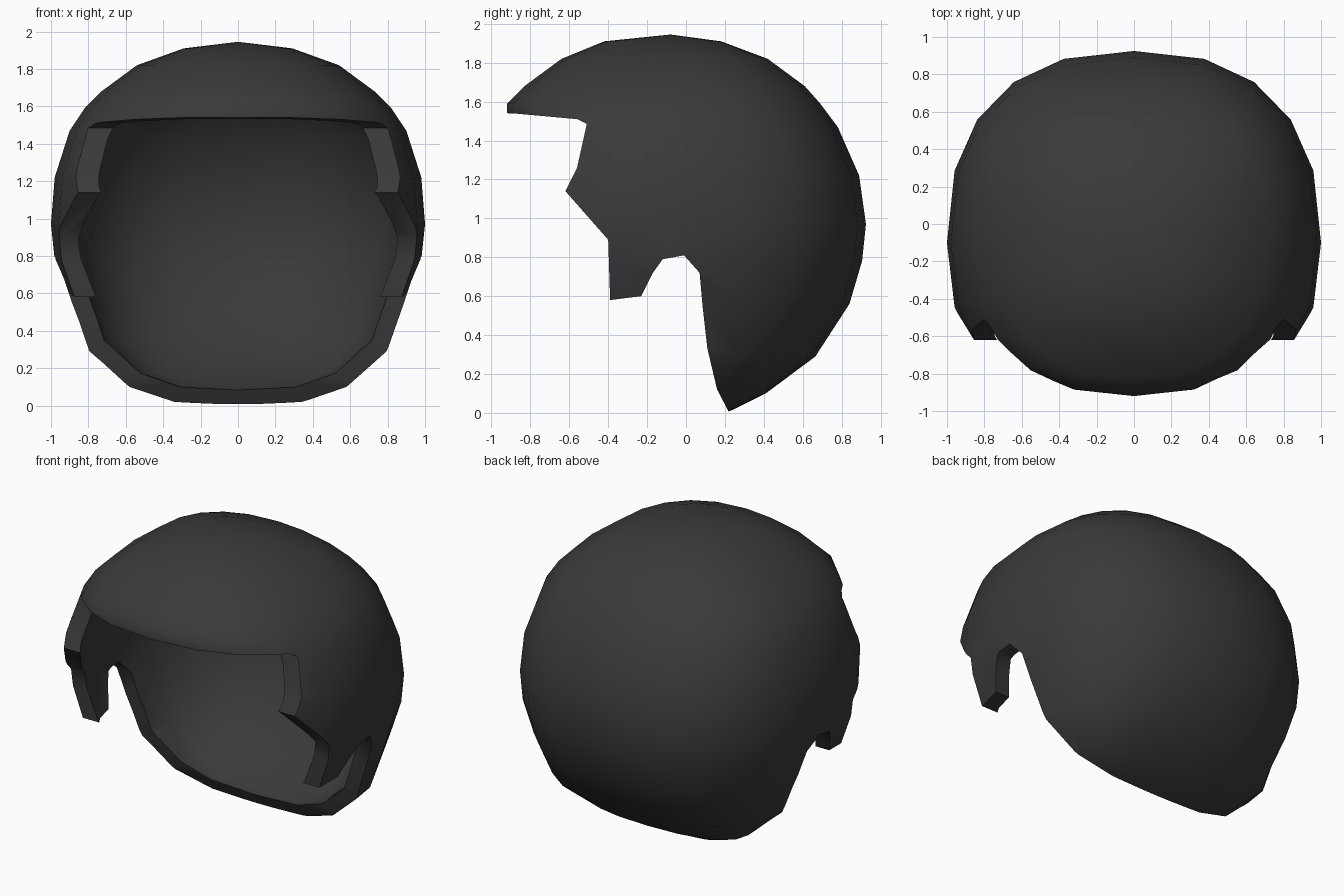
import bpy, bmesh, math

if "Cube" in bpy.data.objects:
    bpy.data.objects.remove(bpy.data.objects["Cube"])

dark = bpy.data.materials.new("charcoal")
dark.diffuse_color = (0.042, 0.042, 0.042, 1)
dark.use_nodes = True
dark.node_tree.nodes["Principled BSDF"].inputs["Base Color"].default_value = dark.diffuse_color

SEG = 20
# z, half width, y of widest line, back y, front y
RINGS = [
    (0.02, 0.35, 0.20, 0.25, -0.05), (0.10, 0.58, 0.17, 0.41, -0.30),
    (0.29, 0.80, 0.08, 0.665, -0.60), (0.56, 0.905, -0.04, 0.84, -0.98),
    (0.78, 0.98, -0.08, 0.905, -1.02), (0.97, 1.00, -0.10, 0.925, -1.02),
    (1.22, 0.98, -0.10, 0.89, -0.99), (1.47, 0.90, -0.08, 0.78, -0.92),
    (1.59, 0.82, -0.06, 0.69, -0.92), (1.68, 0.73, -0.05, 0.61, -0.83),
    (1.82, 0.54, -0.05, 0.42, -0.64), (1.91, 0.29, -0.10, 0.18, -0.42)]


def mesh_object(name, bm):
    bmesh.ops.recalc_face_normals(bm, faces=bm.faces)
    me = bpy.data.meshes.new(name)
    bm.to_mesh(me)
    bm.free()
    me.materials.append(dark)
    ob = bpy.data.objects.new(name, me)
    bpy.context.collection.objects.link(ob)
    return ob


def spow(v, p):
    return math.copysign(abs(v) ** p, v)


def dome(name, sx, sy, sz):
    """Rounded head-shaped solid lofted through the rings, scaled about its middle."""
    bm = bmesh.new()

    def vert(x, y, z):
        return bm.verts.new((x * sx, y * sy, 0.97 + (z - 0.97) * sz))
    loops = []
    for z, w, c, back, front in RINGS:
        loop = []
        for i in range(SEG):
            a = 2 * math.pi * i / SEG
            co, si = spow(math.cos(a), 2 / 2.4), spow(math.sin(a), 2 / 2.4)
            loop.append(vert(w * co, c + si * (back - c if si > 0 else c - front), z))
        loops.append(loop)
    bottom, top = vert(0, 0.2, 0.0), vert(0, -0.08, 1.945)
    for i in range(SEG):
        j = (i + 1) % SEG
        for a, b in zip(loops, loops[1:]):
            bm.faces.new((a[i], a[j], b[j], b[i]))
        bm.faces.new((bottom, loops[0][j], loops[0][i]))
        bm.faces.new((top, loops[-1][i], loops[-1][j]))
    return mesh_object(name, bm)


def boolean(ob, cutter, op):
    m = ob.modifiers.new(op, 'BOOLEAN')
    m.operation, m.object, m.solver = op, cutter, 'EXACT'
    cutter.hide_render = True


# Side outline of the hair: fringe, side lock, ear notch, nape; loose around the back
OUTLINE = [(-1.3, 1.545), (-0.89, 1.54), (-0.56, 1.51), (-0.51, 1.485),
           (-0.56, 1.26), (-0.62, 1.14), (-0.40, 0.89), (-0.39, 0.58),
           (-0.23, 0.60), (-0.17, 0.72), (-0.12, 0.79), (-0.01, 0.81),
           (0.07, 0.72), (0.085, 0.55), (0.11, 0.33), (0.16, 0.12),
           (0.22, 0.005), (0.24, -0.3), (1.3, -0.3), (1.3, 2.3), (-1.3, 2.3)]
bm = bmesh.new()
left = [bm.verts.new((-1.3, y, z)) for y, z in OUTLINE]
right = [bm.verts.new((1.3, y, z)) for y, z in OUTLINE]
bm.faces.new(left)
bm.faces.new(right[::-1])
for i in range(len(left)):
    j = (i + 1) % len(left)
    bm.faces.new((left[i], right[i], right[j], left[j]))
outline = mesh_object("outline_cutter", bm)

# Hollow shell trimmed to the outline
hair = dome("hair_shell", 1, 1, 1)
inner = dome("inner_cutter", 0.9, 0.9, 0.915)
boolean(hair, inner, 'DIFFERENCE')
boolean(hair, outline, 'INTERSECT')
deps = bpy.context.evaluated_depsgraph_get()
final = bpy.data.meshes.new_from_object(hair.evaluated_get(deps))
hair.modifiers.clear()
hair.data = final
for cutter in (inner, outline):
    bpy.data.objects.remove(cutter)

bpy.ops.object.select_all(action='DESELECT')
hair.select_set(True)
bpy.context.view_layer.objects.active = hair
bpy.ops.object.shade_smooth_by_angle(angle=math.radians(45))
